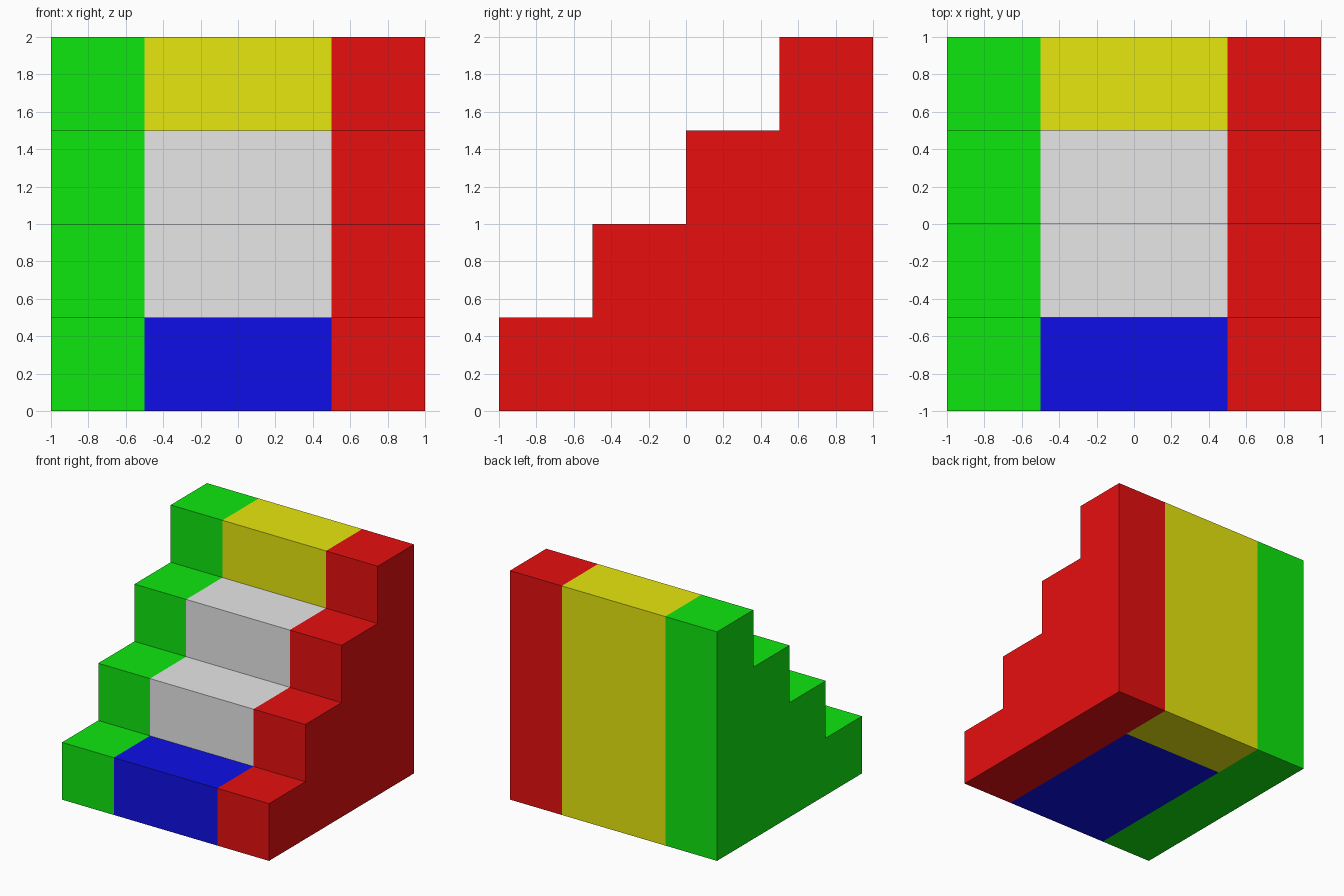
import bpy, bmesh

if "Cube" in bpy.data.objects:
    bpy.data.objects.remove(bpy.data.objects["Cube"])

STEPS, S = 4, 0.5

# One flat material per colour
colours = {
    "green": (0.0048, 0.8, 0.0048, 1),
    "red": (0.8, 0.0048, 0.0048, 1),
    "blue": (0.0048, 0.0048, 0.8, 1),
    "light_grey": (0.8, 0.8, 0.8, 1),
    "yellow": (0.8, 0.8, 0.0048, 1),
}
mesh = bpy.data.meshes.new("staircase")
for name, col in colours.items():
    mat = bpy.data.materials.new(name)
    mat.diffuse_color = col
    mat.use_nodes = True
    mat.node_tree.nodes["Principled BSDF"].inputs["Base Color"].default_value = mat.diffuse_color
    mesh.materials.append(mat)
GREEN, RED, BLUE, GREY, YELLOW = range(5)

# Stepped side profile (y, z): risers and treads, then back and underside
profile = [(-1, 0)]
for i in range(STEPS):
    y, z = -1 + i * S, (i + 1) * S
    profile += [(y, z), (y + S, z)]
profile += [(1, 0), (1 - S, 0)]

# Sweep the profile across x with cuts at the colour borders
bm = bmesh.new()
rings = [[bm.verts.new((x, y, z)) for y, z in profile] for x in (-1, -0.5, 0.5, 1)]
for a, b in zip(rings, rings[1:]):
    for i in range(len(profile)):
        j = (i + 1) % len(profile)
        bm.faces.new((a[i], a[j], b[j], b[i]))
bm.faces.new(rings[0])
bm.faces.new(rings[-1])
bmesh.ops.recalc_face_normals(bm, faces=bm.faces)

# Colour by position: side bands, then bottom step, top step, middle steps
for f in bm.faces:
    c = f.calc_center_median()
    if c.x < -0.5:
        f.material_index = GREEN
    elif c.x > 0.5:
        f.material_index = RED
    elif c.y > 0.49:
        f.material_index = YELLOW
    elif c.z < 0.51:
        f.material_index = BLUE
    else:
        f.material_index = GREY

bm.to_mesh(mesh)
bm.free()
bpy.context.collection.objects.link(bpy.data.objects.new("staircase", mesh))
